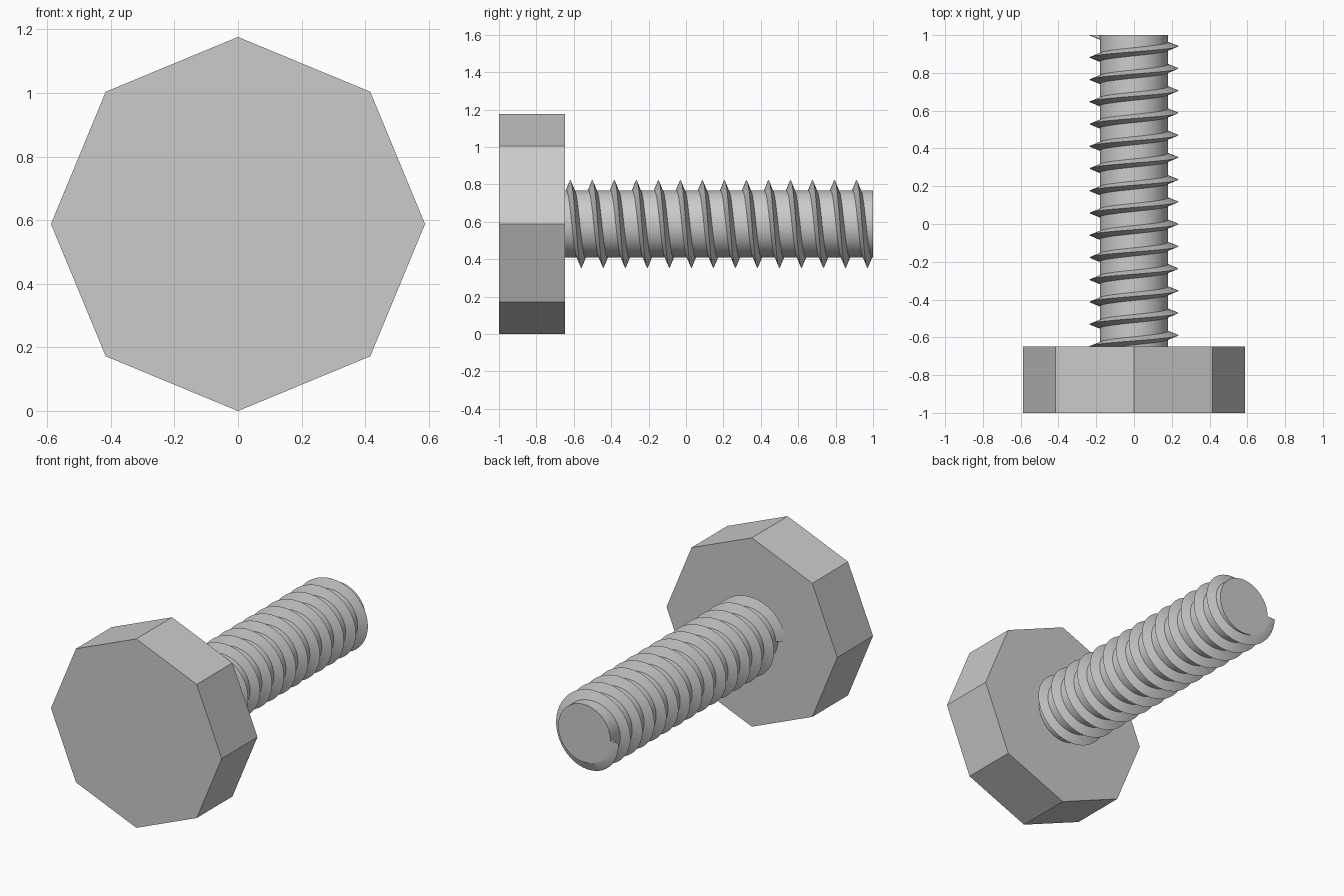
import bpy, bmesh
from math import pi, sin, cos, radians
from mathutils import Vector

if "Cube" in bpy.data.objects:
    bpy.data.objects.remove(bpy.data.objects["Cube"], do_unlink=True)

HEAD_R, SHAFT_R, CREST_R = 0.588, 0.18, 0.235
FRONT, SEAT, TIP = -1.0, -0.648, 1.0
TURNS, STEPS = 14, 48
AXIS_Z = HEAD_R

steel = bpy.data.materials.new("grey steel")
steel.use_nodes = True
colour = (0.6, 0.6, 0.6, 1)
steel.diffuse_color = colour
steel.node_tree.nodes["Principled BSDF"].inputs["Base Color"].default_value = colour


def around(radius, angle, y):
    """Point on a circle about the bolt axis, starting at -x and rising over the top."""
    return Vector((-radius * cos(angle), y, AXIS_Z + radius * sin(angle)))


def finish(bm, name, smooth):
    bmesh.ops.recalc_face_normals(bm, faces=bm.faces)
    mesh = bpy.data.meshes.new(name)
    bm.to_mesh(mesh)
    bm.free()
    mesh.materials.append(steel)
    obj = bpy.data.objects.new(name, mesh)
    bpy.context.collection.objects.link(obj)
    if smooth:
        bpy.ops.object.select_all(action="DESELECT")
        obj.select_set(True)
        bpy.context.view_layer.objects.active = obj
        bpy.ops.object.shade_smooth_by_angle(angle=radians(30))
    return obj


def loft(rings, closed_ends=True):
    """Skin a list of closed point rings and cap both ends."""
    bm = bmesh.new()
    loops = [[bm.verts.new(p) for p in ring] for ring in rings]
    n = len(loops[0])
    for a, b in zip(loops, loops[1:]):
        for i in range(n):
            j = (i + 1) % n
            bm.faces.new((a[i], a[j], b[j], b[i]))
    bm.faces.new(loops[0])
    bm.faces.new(loops[-1])
    return bm


def prism(name, radius, sides, y0, y1, smooth):
    rings = [[around(radius, 2 * pi * i / sides, y) for i in range(sides)] for y in (y0, y1)]
    return finish(loft(rings), name, smooth)


# Octagonal head and round shaft
prism("bolt_head", HEAD_R, 8, FRONT, SEAT, False)
prism("bolt_shaft", SHAFT_R, 64, SEAT, TIP, True)

# Helical thread with a pointed profile
root_r, half_width = SHAFT_R - 0.003, 0.023
pitch = (TIP - SEAT) / TURNS
rings = []
for s in range(TURNS * STEPS + 1):
    angle = 2 * pi * s / STEPS
    y = SEAT + pitch * s / STEPS
    rings.append([around(root_r, angle, y - half_width),
                  around(CREST_R, angle, y),
                  around(root_r, angle, y + half_width)])
bm = loft(rings)

# Trim the thread flush with the head and the tip
for y, direction in ((SEAT, -1), (TIP, 1)):
    bmesh.ops.bisect_plane(bm, geom=bm.verts[:] + bm.edges[:] + bm.faces[:],
                           plane_co=(0, y, 0), plane_no=(0, direction, 0),
                           clear_outer=True)
    bmesh.ops.holes_fill(bm, edges=[e for e in bm.edges if e.is_boundary], sides=0)
finish(bm, "bolt_thread", True)
